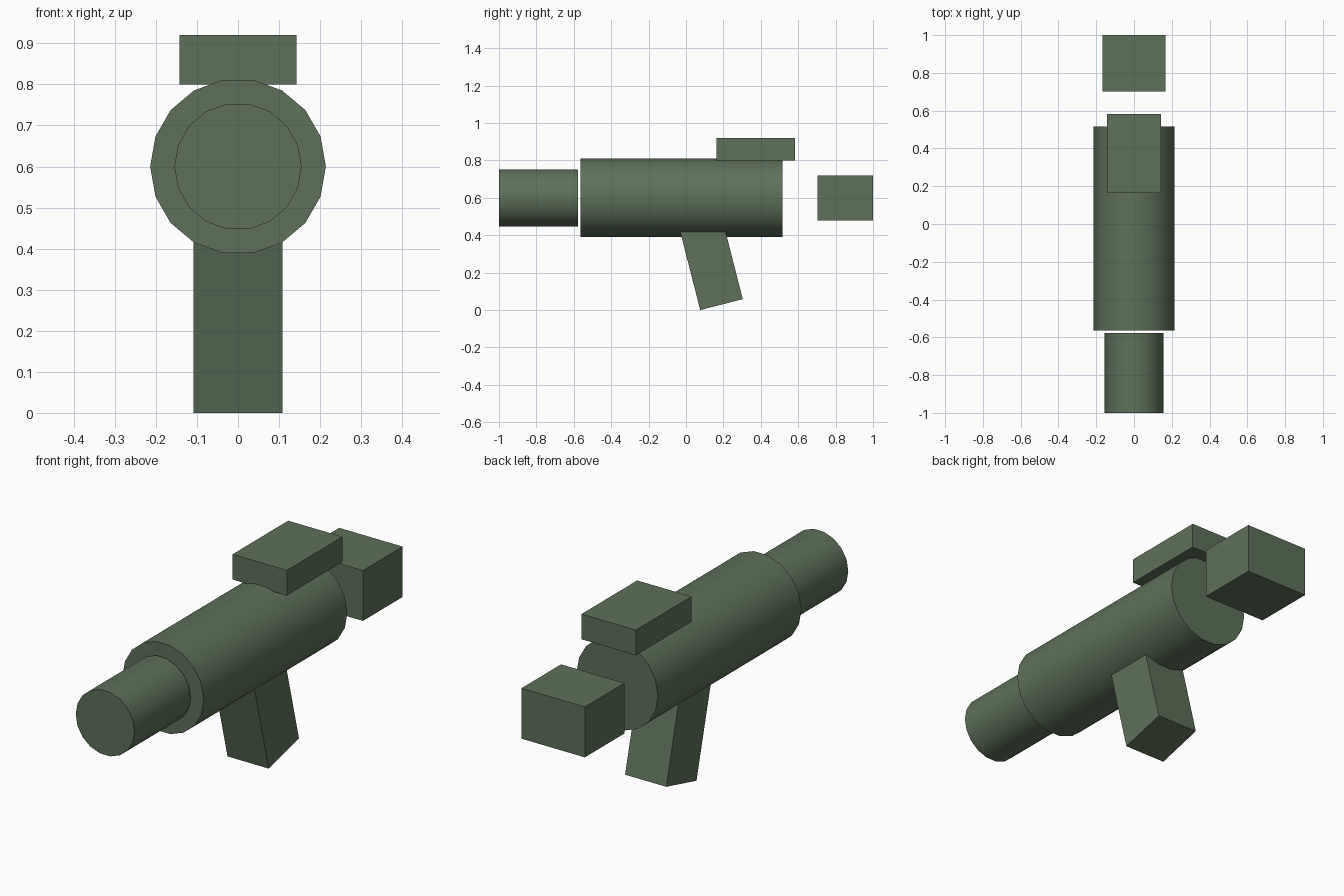
import bpy, math
from mathutils import Matrix, Vector

if "Cube" in bpy.data.objects:
    bpy.data.objects.remove(bpy.data.objects["Cube"])

green = bpy.data.materials.new("olive green")
green.diffuse_color = (0.11, 0.165, 0.10, 1)
green.use_nodes = True
green.node_tree.nodes["Principled BSDF"].inputs["Base Color"].default_value = green.diffuse_color


def tube(name, radius, y0, y1, z=0.6):
    """18-sided cylinder along y, with a corner at +x and -x."""
    bpy.ops.mesh.primitive_cylinder_add(vertices=18, radius=radius, depth=y1 - y0)
    ob = bpy.context.object
    ob.name = name
    ob.data.transform(Matrix.Rotation(math.radians(90), 4, 'Z'))
    ob.data.transform(Matrix.Rotation(math.radians(90), 4, 'X'))
    ob.location = (0, (y0 + y1) / 2, z)
    ob.data.materials.append(green)
    bpy.ops.object.shade_smooth_by_angle(angle=math.radians(30))
    return ob


def box(name, size, centre, tilt=0):
    bpy.ops.mesh.primitive_cube_add(size=1, location=centre, rotation=(tilt, 0, 0))
    ob = bpy.context.object
    ob.name = name
    ob.data.transform(Matrix.Diagonal((*size, 1)))
    ob.data.materials.append(green)
    return ob


# Main body and narrower barrel
tube("body", 0.214, -0.563, 0.517)
tube("barrel", 0.155, -1.0, -0.578)

# Sight on top and detached block behind
box("sight", (0.286, 0.419, 0.12), (0, 0.3725, 0.86))
box("rear_block", (0.334, 0.298, 0.24), (0, 0.851, 0.60))

# Slanted grip, its top buried in the body
tilt, length, width = 0.25, 0.48, 0.235
up = Vector((0, -math.sin(tilt), math.cos(tilt)))
along = Vector((0, math.cos(tilt), math.sin(tilt)))
front_bottom = Vector((0, 0.076, 0.0))
box("grip", (0.217, width, length),
    front_bottom + along * width / 2 + up * length / 2, tilt)
